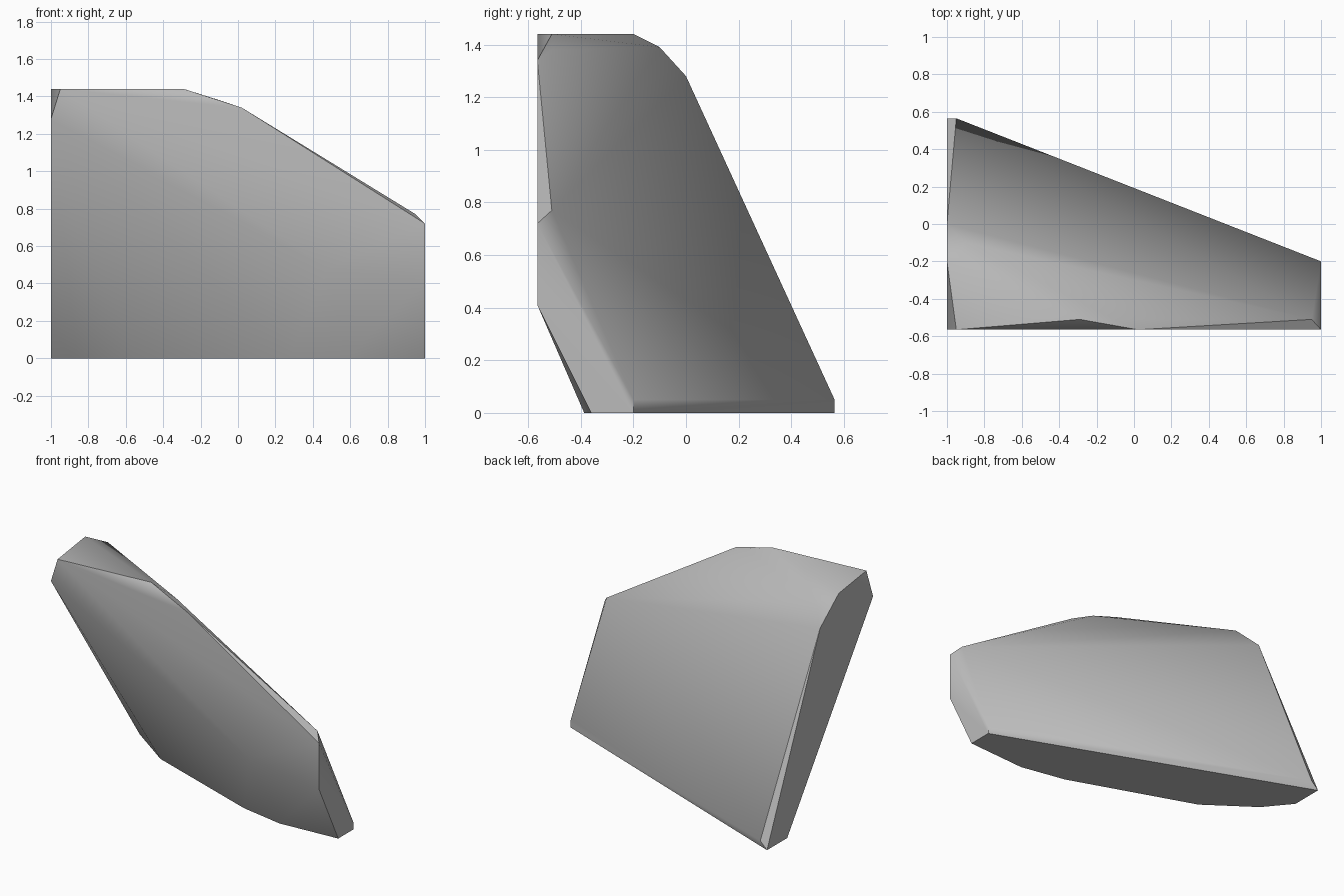
import bpy
import bmesh
import math

cube = bpy.data.objects.get("Cube")
if cube:
    bpy.data.objects.remove(cube, do_unlink=True)

# Single stone colour
stone = bpy.data.materials.new("stone_grey")
stone.use_nodes = True
colour = (0.5, 0.5, 0.5, 1)
stone.diffuse_color = colour
stone.node_tree.nodes["Principled BSDF"].inputs["Base Color"].default_value = colour

# Corner outlines of the leaning slab
FRONT = -0.565   # plane of the front face
CREST = -0.51    # line of the bevelled upper edge
TOP = 1.44
front_rim = [(x, FRONT, z) for x, z in
             [(-1, 1.28), (-0.95, TOP), (0.02, 1.34), (1, 0.72), (1, 0.41), (0.48, 0.48)]]
crest = [(x, CREST, z) for x, z in [(-0.29, TOP), (-0.1, 1.38), (0.95, 0.77)]]
base = [(x, y, 0) for x, y in
        [(-1, 0.565), (-1, 0.35), (-0.86, 0.18), (-0.55, -0.04),
         (0.275, -0.33), (0.58, -0.387), (1, -0.36), (1, -0.2)]]
back_bevel = [(-0.95, 0.565, 0.05), (1, -0.2, 0.05)]
shoulder = [(-1, -0.2, TOP), (-0.9, -0.1, 1.39), (-1, 0, 1.28)]

# Wrap the outlines in a convex skin and merge flat areas
bm = bmesh.new()
for co in front_rim + crest + base + back_bevel + shoulder:
    bm.verts.new(co)
hull = bmesh.ops.convex_hull(bm, input=bm.verts[:])
loose = [v for v in bm.verts if not v.link_faces]
bmesh.ops.delete(bm, geom=loose, context="VERTS")
bmesh.ops.dissolve_limit(bm, angle_limit=math.radians(1),
                         verts=bm.verts[:], edges=bm.edges[:])
bmesh.ops.recalc_face_normals(bm, faces=bm.faces[:])

mesh = bpy.data.meshes.new("rock_slab")
bm.to_mesh(mesh)
bm.free()
mesh.materials.append(stone)
rock = bpy.data.objects.new("rock_slab", mesh)
bpy.context.collection.objects.link(rock)

# Soft facets with crisp rims
bpy.ops.object.select_all(action="DESELECT")
rock.select_set(True)
bpy.context.view_layer.objects.active = rock
bpy.ops.object.shade_smooth_by_angle(angle=math.radians(40))
